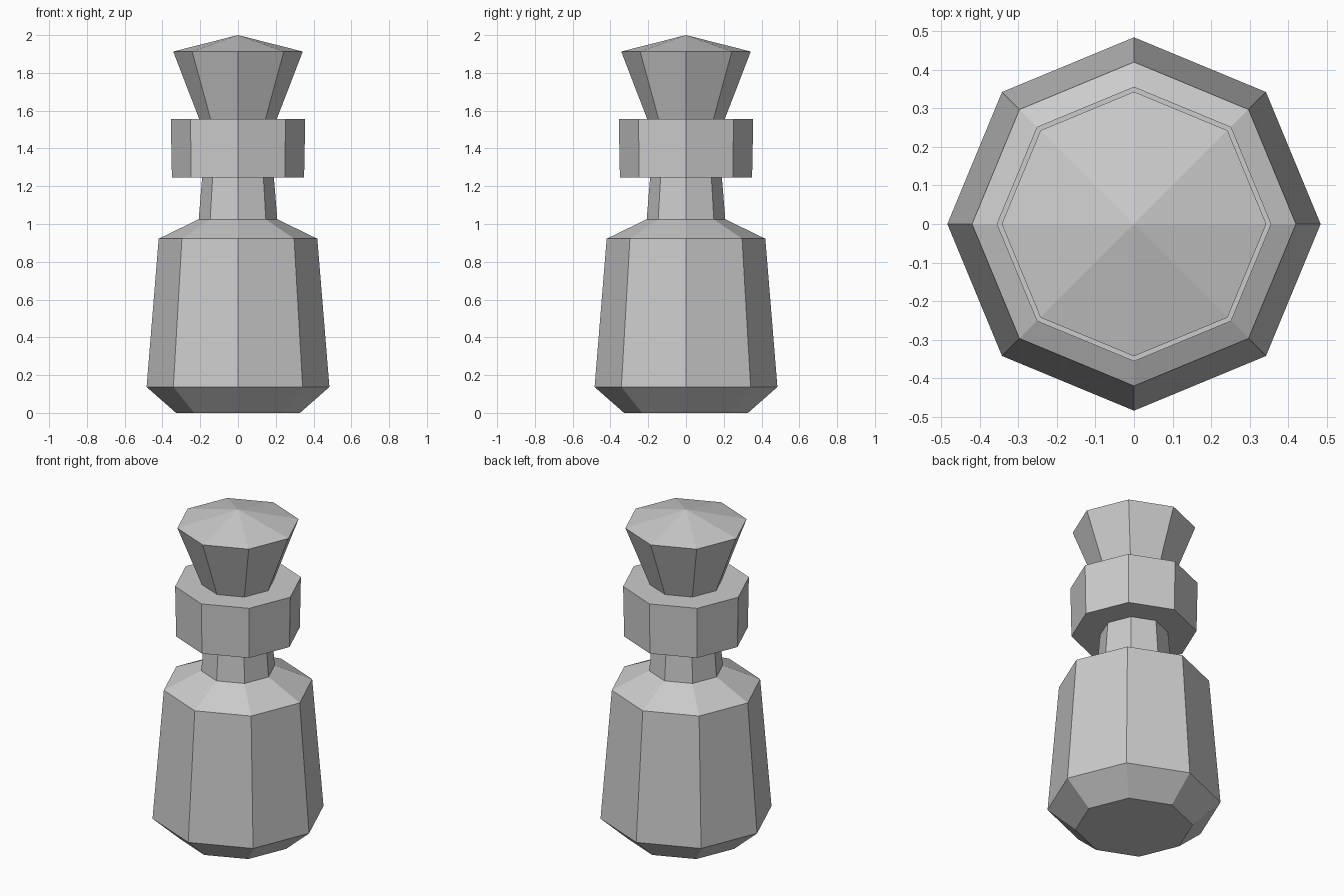
import bpy, bmesh
from math import cos, sin, tau

if "Cube" in bpy.data.objects:
    bpy.data.objects.remove(bpy.data.objects["Cube"])

SIDES = 8


def lathe(name, profile):
    """Closed faceted solid from (radius, z) pairs; radius 0 makes a point."""
    bm = bmesh.new()
    rings = []
    for r, z in profile:
        if r == 0:
            rings.append([bm.verts.new((0, 0, z))] * SIDES)
        else:
            rings.append([bm.verts.new((r * cos(tau * i / SIDES), r * sin(tau * i / SIDES), z))
                          for i in range(SIDES)])
    for low, high in zip(rings, rings[1:]):
        for i in range(SIDES):
            j = (i + 1) % SIDES
            bm.faces.new(dict.fromkeys((low[i], low[j], high[j], high[i])))
    # Flat caps on open ends
    for ring, (r, z) in ((rings[0], profile[0]), (rings[-1], profile[-1])):
        if r > 0:
            bm.faces.new(ring)
    bmesh.ops.recalc_face_normals(bm, faces=bm.faces)
    mesh = bpy.data.meshes.new(name)
    bm.to_mesh(mesh)
    bm.free()
    obj = bpy.data.objects.new(name, mesh)
    bpy.context.collection.objects.link(obj)
    return obj


# Bottle with chamfered base, sloped shoulder and neck
lathe("bottle_body", [(0.328, 0), (0.484, 0.137), (0.42, 0.922),
                      (0.208, 1.025), (0.19, 1.247)])

# Collar around the mouth
lathe("collar", [(0.35, 1.247), (0.356, 1.555)])

# Flared stopper with a low pointed top
lathe("stopper", [(0.205, 1.555), (0.343, 1.913), (0, 2.0)])
